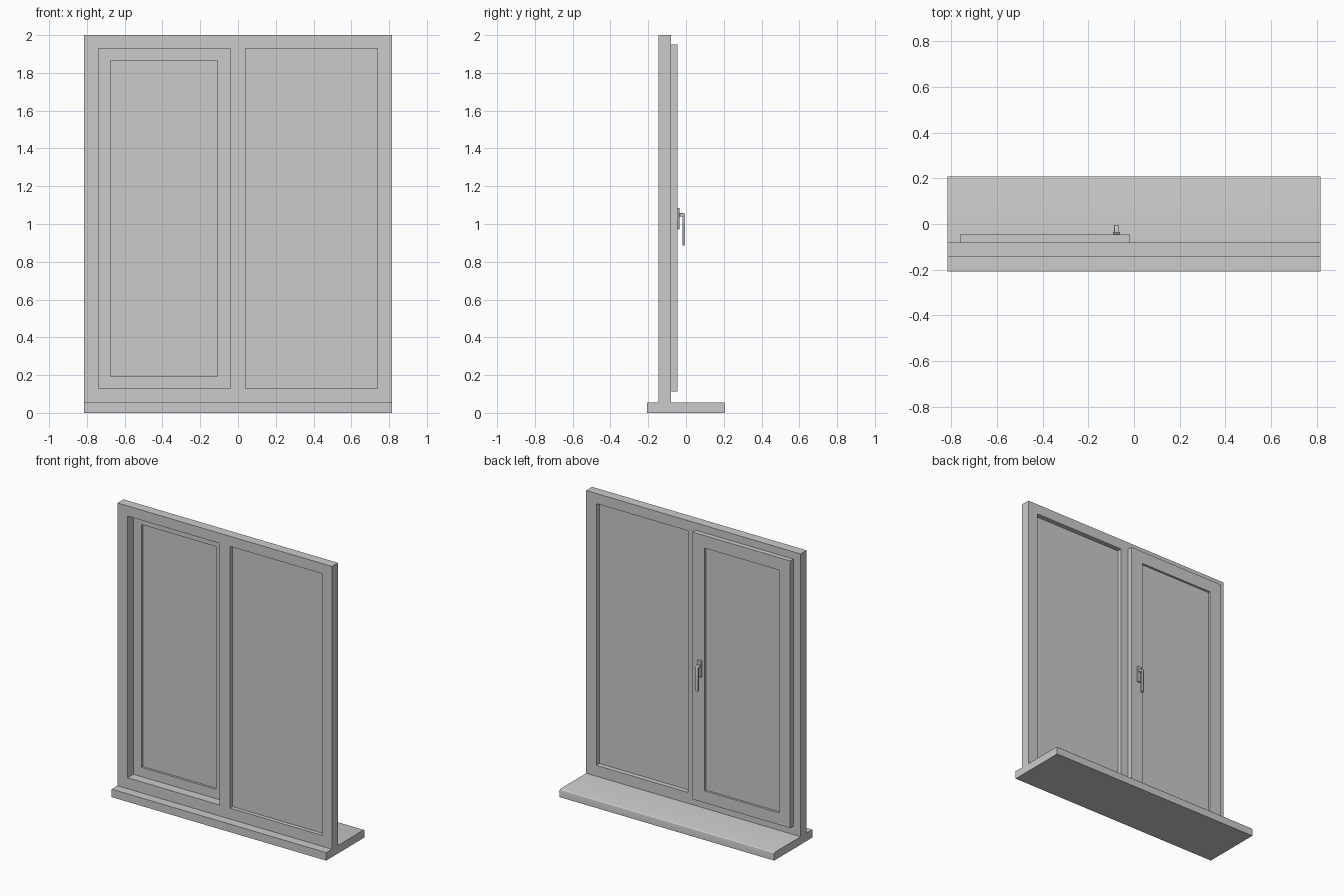
import bpy, bmesh, math

if "Cube" in bpy.data.objects:
    bpy.data.objects.remove(bpy.data.objects["Cube"])


def finish(name, bm):
    bmesh.ops.recalc_face_normals(bm, faces=bm.faces)
    mesh = bpy.data.meshes.new(name)
    bm.to_mesh(mesh)
    bm.free()
    obj = bpy.data.objects.new(name, mesh)
    bpy.context.collection.objects.link(obj)
    return obj


def extrude_face(bm, faces, offset):
    ext = bmesh.ops.extrude_face_region(bm, geom=faces)["geom"]
    bmesh.ops.translate(bm, vec=offset, verts=[v for v in ext if isinstance(v, bmesh.types.BMVert)])


def lattice(name, xs, zs, y0, y1, holes=()):
    """Slab in the xz plane, split at xs and zs, leaving some cells open."""
    bm = bmesh.new()
    v = [[bm.verts.new((x, y0, z)) for z in zs] for x in xs]
    for i in range(len(xs) - 1):
        for j in range(len(zs) - 1):
            if (i, j) not in holes:
                bm.faces.new((v[i][j], v[i + 1][j], v[i + 1][j + 1], v[i][j + 1]))
    bmesh.ops.delete(bm, geom=[p for p in bm.verts if not p.link_faces], context='VERTS')
    extrude_face(bm, bm.faces[:], (0, y1 - y0, 0))
    return finish(name, bm)


def side_profile(name, points, x0, x1):
    """Profile in the yz plane, extruded along x."""
    bm = bmesh.new()
    face = bm.faces.new([bm.verts.new((x0, y, z)) for y, z in points])
    extrude_face(bm, [face], (x1 - x0, 0, 0))
    return finish(name, bm)


def smooth(obj, degrees):
    bpy.ops.object.select_all(action='DESELECT')
    obj.select_set(True)
    bpy.context.view_layer.objects.active = obj
    bpy.ops.object.shade_smooth_by_angle(angle=math.radians(degrees))


def bevel(obj, width, segments):
    mod = obj.modifiers.new("bevel", 'BEVEL')
    mod.width, mod.segments = width, segments


# Sill with a softly rounded inner top edge
R = 0.007
nose = [(0.207 - R + R * math.sin(a), 0.055 - R + R * math.cos(a))
        for a in (math.radians(30 * k) for k in range(4))]
sill = side_profile("sill", [(-0.207, 0), (-0.207, 0.055)] + nose + [(0.207, 0)], -0.816, 0.816)
smooth(sill, 40)

# Outer frame with two openings and a central mullion
lattice("window_frame", [-0.816, -0.739, -0.041, 0.041, 0.739, 0.816],
        [0.055, 0.13, 1.93, 2.0], -0.145, -0.08, {(1, 1), (3, 1)})

# Fixed pane
lattice("fixed_glass", [0.041, 0.739], [0.13, 1.93], -0.118, -0.113)

# Opening sash, lapped onto the inner face of the frame
lattice("sash", [-0.761, -0.676, -0.109, -0.018],
        [0.112, 0.194, 1.864, 1.95], -0.081, -0.046, {(1, 1)})
lattice("sash_glass", [-0.676, -0.109], [0.194, 1.864], -0.066, -0.061)

# Handle: back plate and bent lever
plate = lattice("handle_plate", [-0.092, -0.062], [0.972, 1.086], -0.046, -0.035)
bevel(plate, 0.003, 2)
lever = side_profile("handle_lever", [
    (-0.037, 1.058), (-0.016, 1.058), (-0.009, 1.055), (-0.005, 1.047), (-0.005, 0.885),
    (-0.018, 0.885), (-0.018, 1.037), (-0.022, 1.041), (-0.037, 1.041)], -0.087, -0.067)
bevel(lever, 0.002, 2)
for part in (plate, lever):
    smooth(part, 50)
